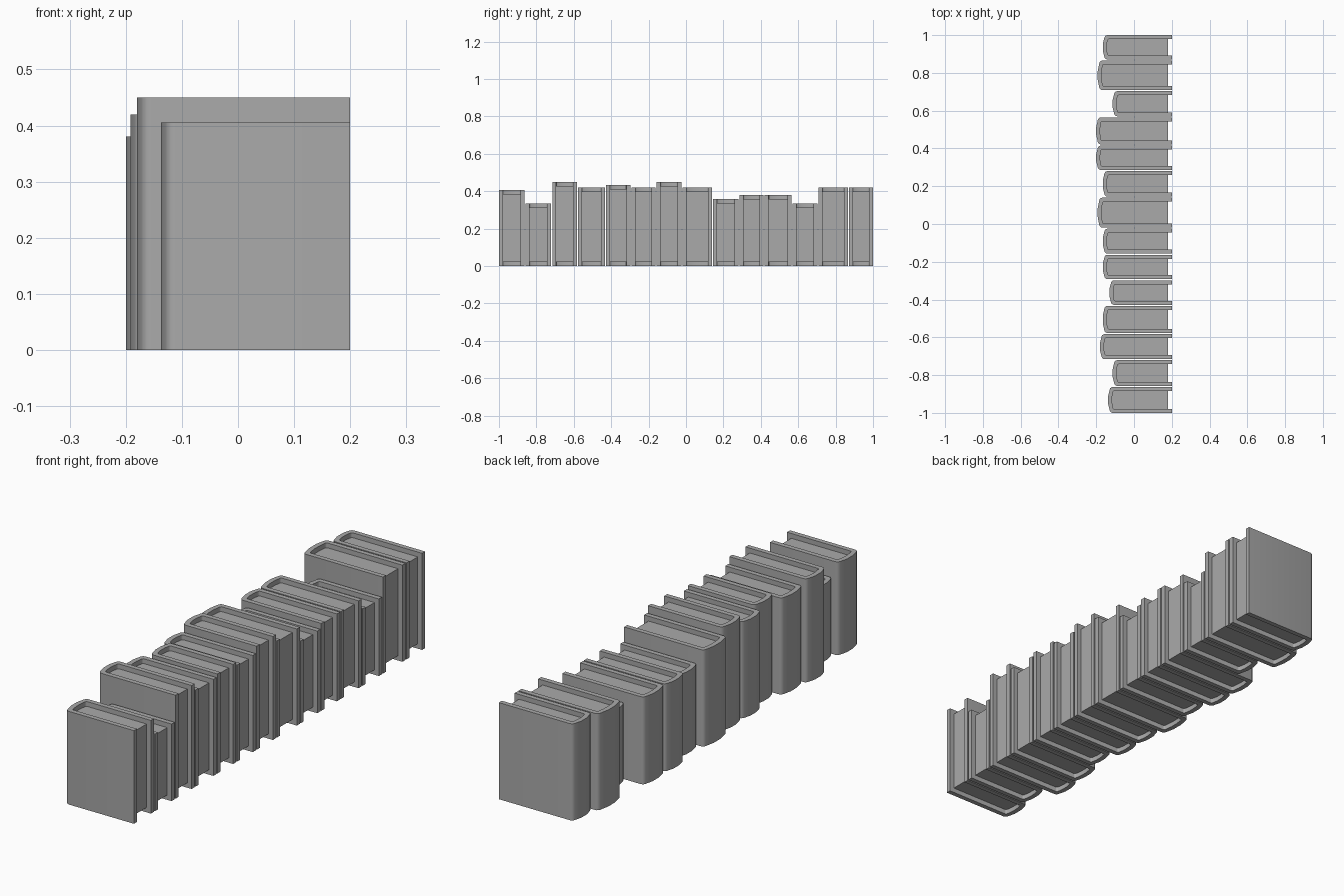
import bpy
import bmesh
import math

cube = bpy.data.objects.get("Cube")
if cube:
    bpy.data.objects.remove(cube)

FORE = 0.2      # x of the open edge of the covers
BOARD = 0.021   # cover thickness, also the margin around the pages
GAP = 0.003     # half the space between neighbours


def make_material(name, colour):
    mat = bpy.data.materials.new(name)
    mat.use_nodes = True
    mat.diffuse_color = colour
    mat.node_tree.nodes["Principled BSDF"].inputs["Base Color"].default_value = colour
    return mat


grey = make_material("plain grey", (0.4, 0.4, 0.4, 1))


def section(spine, half, fore, radius, bulge):
    """Plan outline from one fore edge, round the spine, to the other."""
    pts = [(fore, -half)]
    for i in range(4):
        a = math.radians(80) * i / 3
        pts.append((spine + bulge + radius * (1 - math.sin(a)),
                    -half + radius * (1 - math.cos(a))))
    pts.append((spine, -half * 0.3))
    return pts + [(x, -y) for x, y in reversed(pts)]


def finish(bm, name, y):
    bmesh.ops.recalc_face_normals(bm, faces=bm.faces)
    mesh = bpy.data.meshes.new(name)
    bm.to_mesh(mesh)
    bm.free()
    mesh.materials.append(grey)
    obj = bpy.data.objects.new(name, mesh)
    obj.location.y = y
    bpy.context.collection.objects.link(obj)
    bpy.ops.object.select_all(action='DESELECT')
    obj.select_set(True)
    bpy.context.view_layer.objects.active = obj
    bpy.ops.object.shade_smooth_by_angle(angle=math.radians(30))


def add_cover(name, spine, half, height, y):
    # Folded cover: a U-shaped section raised to the book's height
    outer = section(spine, half, FORE, 0.016, 0.008)
    inner = section(spine + BOARD, half - BOARD, FORE, 0.008, 0.004)
    bm = bmesh.new()
    rows = [[bm.verts.new((px, py, z)) for px, py in line]
            for line, z in ((outer, 0), (outer, height), (inner, height), (inner, 0))]
    for a, b in zip(rows, rows[1:] + rows[:1]):
        for i in range(len(a) - 1):
            bm.faces.new((a[i], a[i + 1], b[i + 1], b[i]))
    for end in (0, -1):
        bm.faces.new([row[end] for row in rows])
    finish(bm, name, y)


def add_pages(name, spine, half, height, y):
    # Page block, set back from the cover on its three open sides
    plan = section(spine + BOARD, half - BOARD, FORE - BOARD, 0.008, 0.004)
    bm = bmesh.new()
    base = bm.faces.new([bm.verts.new((px, py, BOARD)) for px, py in plan])
    grown = bmesh.ops.extrude_face_region(bm, geom=[base])["geom"]
    bmesh.ops.translate(bm, vec=(0, 0, height - 2 * BOARD),
                        verts=[v for v in grown if isinstance(v, bmesh.types.BMVert)])
    finish(bm, name, y)


# Each book: far edge in y, spine x, height
books = [
    (-0.86, -0.137, 0.405), (-0.718, -0.113, 0.335), (-0.58, -0.18, 0.45),
    (-0.431, -0.165, 0.42), (-0.295, -0.13, 0.433), (-0.16, -0.165, 0.42),
    (-0.022, -0.165, 0.45), (0.142, -0.192, 0.42), (0.283, -0.165, 0.357),
    (0.418, -0.2, 0.38), (0.567, -0.2, 0.38), (0.706, -0.113, 0.335),
    (0.868, -0.192, 0.42), (1 + GAP, -0.165, 0.42),
]

near = -1 - GAP
for n, (far, spine, height) in enumerate(books, 1):
    half = (far - near) / 2 - GAP
    y = (near + far) / 2
    add_cover(f"book_cover_{n}", spine, half, height, y)
    add_pages(f"book_pages_{n}", spine, half, height, y)
    near = far
